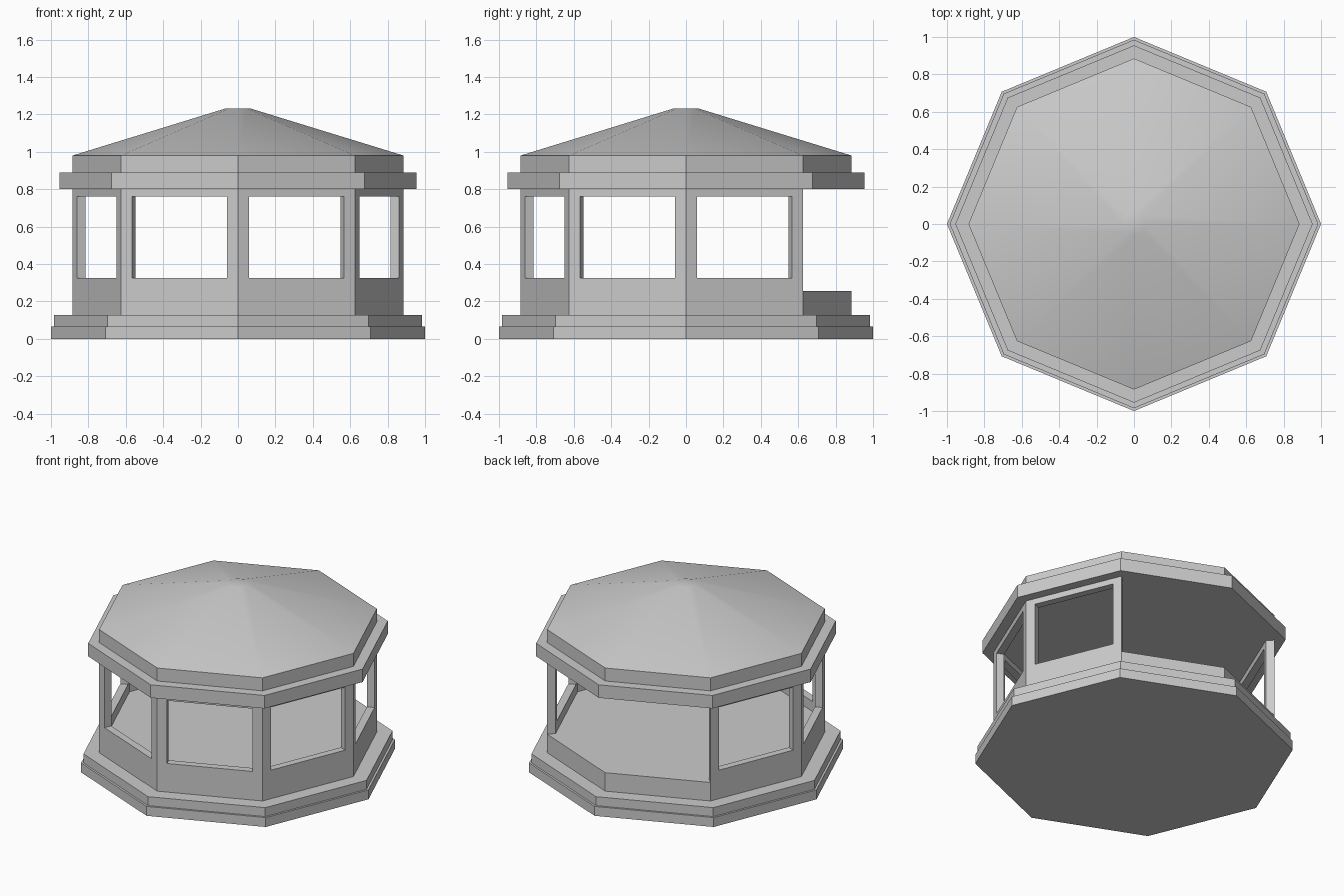
import bpy, bmesh
from math import sin, cos, tan, radians, pi
from mathutils import Vector

if "Cube" in bpy.data.objects:
    bpy.data.objects.remove(bpy.data.objects["Cube"])

SIDES = 8
WALL_R = 0.885


def finish(name, bm, smooth=False):
    bmesh.ops.remove_doubles(bm, verts=bm.verts, dist=1e-5)
    bmesh.ops.recalc_face_normals(bm, faces=bm.faces)
    mesh = bpy.data.meshes.new(name)
    bm.to_mesh(mesh)
    bm.free()
    obj = bpy.data.objects.new(name, mesh)
    bpy.context.collection.objects.link(obj)
    if smooth:
        bpy.ops.object.select_all(action='DESELECT')
        obj.select_set(True)
        bpy.context.view_layer.objects.active = obj
        bpy.ops.object.shade_smooth_by_angle(angle=radians(30))
    return obj


def corner(i, r=WALL_R, z=0.0):
    a = i * 2 * pi / SIDES
    return Vector((r * cos(a), r * sin(a), z))


def octagon_stack(name, profile, smooth=False):
    """Octagonal solid lofted through (radius, z) rings."""
    bm = bmesh.new()
    rings = [[bm.verts.new(corner(i, r, z)) for i in range(SIDES)] for r, z in profile]
    for a, b in zip(rings, rings[1:]):
        for i in range(SIDES):
            j = (i + 1) % SIDES
            bm.faces.new((a[i], a[j], b[j], b[i]))
    bm.faces.new(rings[0][::-1])
    bm.faces.new(rings[-1])
    return finish(name, bm, smooth)


def wall_panel(name, side, z0=0.255, z1=0.80, sill=0.325, head=0.76, frame=0.063, t=0.05):
    """Mitred wall with a window opening, on one side of the octagon."""
    p, q = corner(side), corner(side + 1)
    length = (q - p).length
    along = (q - p).normalized()
    inward = -(p + q).normalized()
    mitre = t * tan(pi / SIDES)
    bm = bmesh.new()

    def rect(u0, u1, lo, hi, depth):
        return [bm.verts.new(p + along * u + inward * depth + Vector((0, 0, z)))
                for u, z in ((u0, lo), (u1, lo), (u1, hi), (u0, hi))]

    outer = rect(0, length, z0, z1, 0)
    inner = rect(mitre, length - mitre, z0, z1, t)
    hole_out = rect(frame, length - frame, sill, head, 0)
    hole_in = rect(frame, length - frame, sill, head, t)
    loops = [outer, hole_out, hole_in, inner, outer]
    for a, b in zip(loops, loops[1:]):
        for i in range(4):
            j = (i + 1) % 4
            bm.faces.new((a[i], a[j], b[j], b[i]))
    return finish(name, bm)


# Stepped base and raised floor
octagon_stack("lower_step", [(1.0, 0.0), (1.0, 0.065)])
octagon_stack("upper_step", [(0.985, 0.065), (0.985, 0.127)])
octagon_stack("floor", [(WALL_R, 0.127), (WALL_R, 0.255)])

# Six windowed walls; the two back sides stay open
for side in (0, 3, 4, 5, 6, 7):
    wall_panel(f"wall_{side}", side)

# Eave band and roof
octagon_stack("eave", [(0.955, 0.80), (0.955, 0.89)])
octagon_stack("roof", [(WALL_R, 0.89), (WALL_R, 0.98), (0.065, 1.232)], smooth=True)
